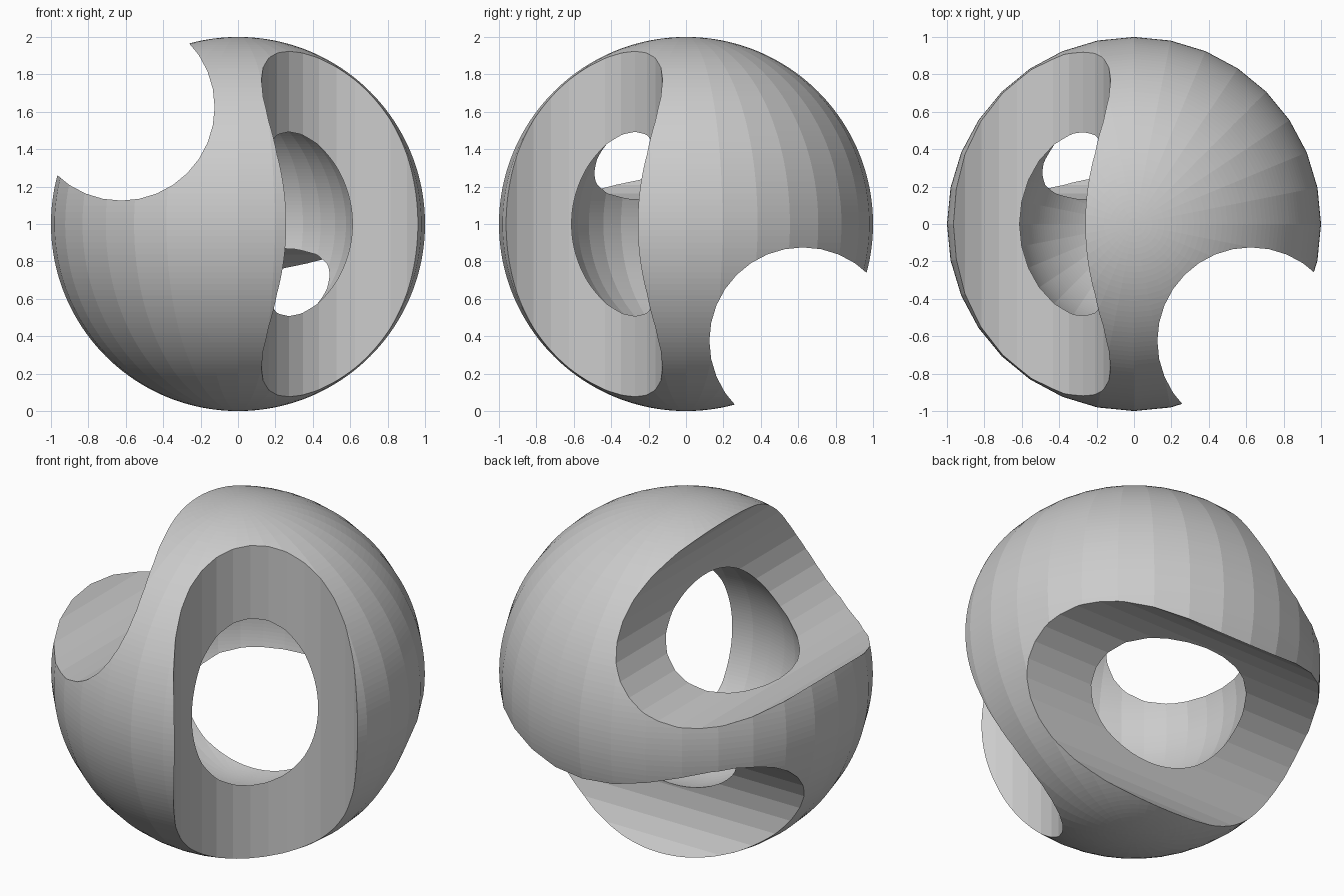
import bpy
from math import pi
from mathutils import Vector

if "Cube" in bpy.data.objects:
    bpy.data.objects.remove(bpy.data.objects["Cube"], do_unlink=True)

CENTRE = Vector((0, 0, 1))
OFFSET = 0.625       # distance of each bore axis from the middle
BORE_RADIUS = 0.5
SEGMENTS = 32


def add_sphere(name, radius):
    bpy.ops.mesh.primitive_uv_sphere_add(
        segments=SEGMENTS, ring_count=96, radius=radius, location=CENTRE)
    obj = bpy.context.object
    obj.name = name
    return obj


def add_bore(name, offset, rotation):
    bpy.ops.mesh.primitive_cylinder_add(
        vertices=SEGMENTS, radius=BORE_RADIUS, depth=3,
        location=CENTRE + Vector(offset) * OFFSET, rotation=rotation)
    obj = bpy.context.object
    obj.name = name
    return obj


# Outer ball
shell = add_sphere("hollow_ball", 1)

# Round cavity and three bores, one along each axis
cutters = [
    add_sphere("cavity_cutter", 0.625),
    add_bore("vertical_bore_cutter", (1, -1, 0), (0, 0, 0)),
    add_bore("front_back_bore_cutter", (-1, 0, 1), (pi / 2, 0, 0)),
    add_bore("side_bore_cutter", (0, 1, -1), (0, pi / 2, 0)),
]

# Cut the shell, then discard the cutters
for cutter in cutters:
    cutter.hide_render = True
    cut = shell.modifiers.new(cutter.name, 'BOOLEAN')
    cut.operation = 'DIFFERENCE'
    cut.solver = 'EXACT'
    cut.object = cutter

bpy.context.view_layer.update()
evaluated = shell.evaluated_get(bpy.context.evaluated_depsgraph_get())
finished = bpy.data.meshes.new_from_object(evaluated)
shell.modifiers.clear()
shell.data = finished
for cutter in cutters:
    bpy.data.objects.remove(cutter, do_unlink=True)

# Flat facets throughout
shell.data.shade_flat()
